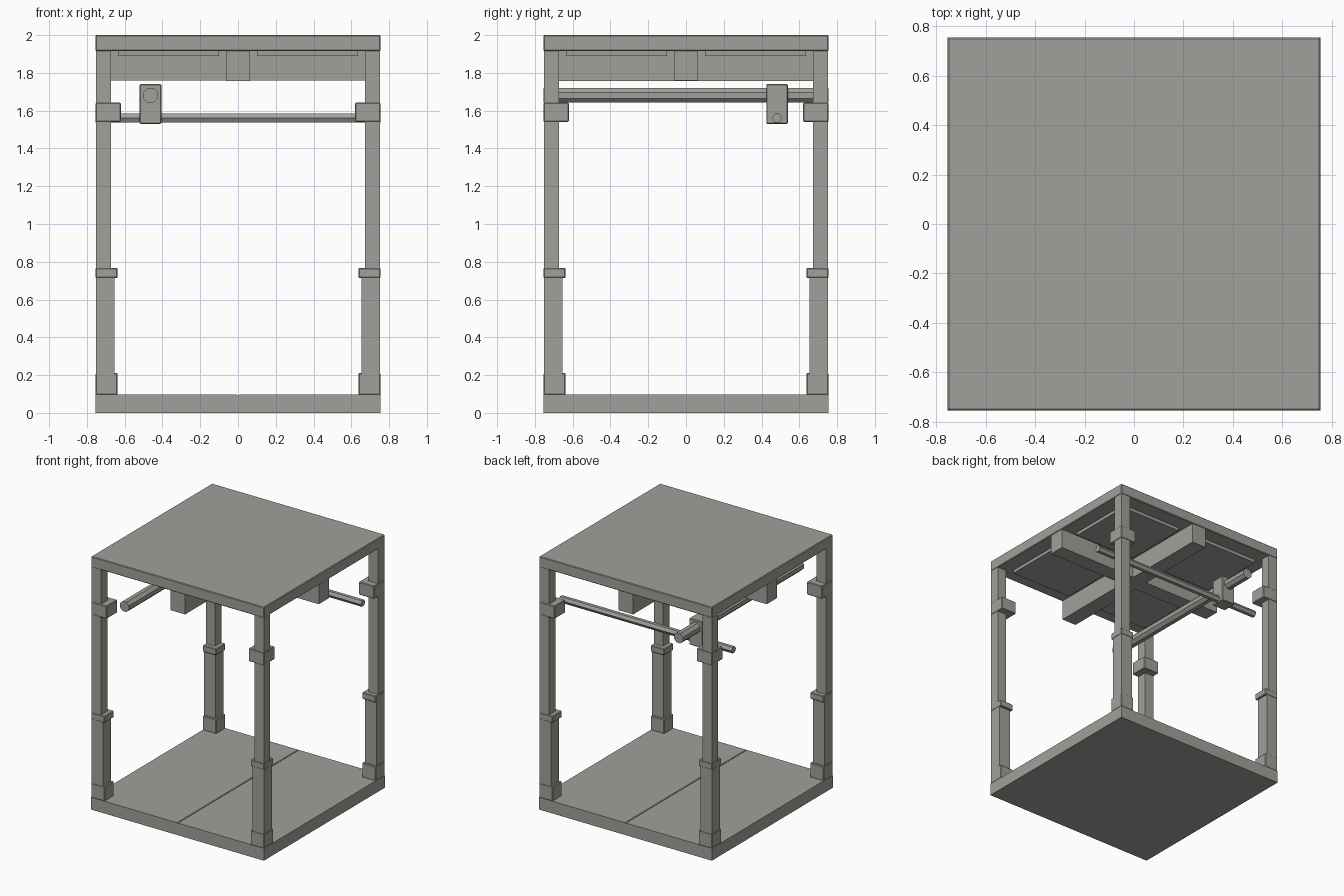
import bpy
import bmesh
from math import pi
from mathutils import Matrix, Vector

cube = bpy.data.objects.get("Cube")
if cube:
    bpy.data.objects.remove(cube, do_unlink=True)

HALF = 0.755    # half width of the frame

grey = bpy.data.materials.new("warm_grey")
grey.use_nodes = True
colour = (0.36, 0.352, 0.328, 1)
grey.diffuse_color = colour
grey.node_tree.nodes["Principled BSDF"].inputs["Base Color"].default_value = colour


def finish(name, bm, bevel=0):
    """Turn a bmesh into a named object with an optional small edge bevel."""
    bmesh.ops.recalc_face_normals(bm, faces=bm.faces)
    mesh = bpy.data.meshes.new(name)
    bm.to_mesh(mesh)
    bm.free()
    mesh.materials.append(grey)
    obj = bpy.data.objects.new(name, mesh)
    bpy.context.collection.objects.link(obj)
    if bevel:
        mod = obj.modifiers.new("edge_bevel", "BEVEL")
        mod.width = bevel
        mod.segments = 1
    return obj


def box(name, low, high, bevel=0):
    low, high = Vector(low), Vector(high)
    bm = bmesh.new()
    bmesh.ops.create_cube(bm, size=1)
    bmesh.ops.scale(bm, vec=high - low, verts=bm.verts)
    bmesh.ops.translate(bm, vec=(low + high) / 2, verts=bm.verts)
    return finish(name, bm, bevel)


def rod(name, sides, radius, centre, turn):
    bm = bmesh.new()
    bmesh.ops.create_cone(bm, cap_ends=True, segments=sides, radius1=radius,
                          radius2=radius, depth=2 * HALF)
    bmesh.ops.transform(bm, matrix=Matrix.Translation(centre) @ turn, verts=bm.verts)
    return finish(name, bm)


def corner_box(name, sx, sy, inner, outer, bottom, top, bevel=0):
    """Square block in one corner, from its inner to its outer faces."""
    xs = sorted((sx * inner, sx * outer))
    ys = sorted((sy * inner, sy * outer))
    return box(name, (xs[0], ys[0], bottom), (xs[1], ys[1], top), bevel)


# Base slab with a fine seam along its middle
bm = bmesh.new()
profile = [(-HALF, 0), (HALF, 0), (HALF, 0.097), (0.005, 0.097),
           (0, 0.09), (-0.005, 0.097), (-HALF, 0.097)]
face = bm.faces.new([bm.verts.new((x, -HALF, z)) for x, z in profile])
side = bmesh.ops.extrude_face_region(bm, geom=[face])["geom"]
bmesh.ops.translate(bm, vec=(0, 2 * HALF, 0),
                    verts=[v for v in side if isinstance(v, bmesh.types.BMVert)])
finish("base_slab", bm)

# Roof slab and crossed beams beneath it
box("roof_slab", (-HALF, -HALF, 1.915), (HALF, HALF, 2), 0.005)
box("roof_beam_across", (-0.75, -0.063, 1.76), (0.75, 0.063, 1.917))
box("roof_beam_along", (-0.063, -0.75, 1.758), (0.063, 0.75, 1.917))

# Corner posts with sleeves and collars, and ceiling panels between the beams
for sx, x_name in ((-1, "right"), (1, "left")):
    for sy, y_name in ((-1, "front"), (1, "back")):
        tag = f"{y_name}_{x_name}"
        corner_box(f"post_{tag}", sx, sy, 0.672, 0.752, 0.09, 1.92)
        corner_box(f"post_foot_{tag}", sx, sy, 0.637, HALF, 0.095, 0.21, 0.005)
        corner_box(f"post_sleeve_{tag}", sx, sy, 0.653, 0.753, 0.2, 0.72)
        corner_box(f"post_sleeve_cap_{tag}", sx, sy, 0.637, HALF, 0.715, 0.767, 0.005)
        corner_box(f"post_collar_{tag}", sx, sy, 0.62, HALF, 1.54, 1.642, 0.005)
        corner_box(f"ceiling_panel_{tag}", sx, sy, 0.1, 0.635, 1.89, 1.92)

# Crossing rods and the block that joins them
rod("rod_along", 8, 0.042, (-0.463, 0, 1.681),
    Matrix.Rotation(pi / 2, 4, "X") @ Matrix.Rotation(pi / 8, 4, "Z"))
rod("rod_across", 6, 0.027, (0, 0.482, 1.561),
    Matrix.Rotation(pi / 2, 4, "Y"))
box("rod_joint", (-0.521, 0.425, 1.53), (-0.405, 0.539, 1.74), 0.005)
